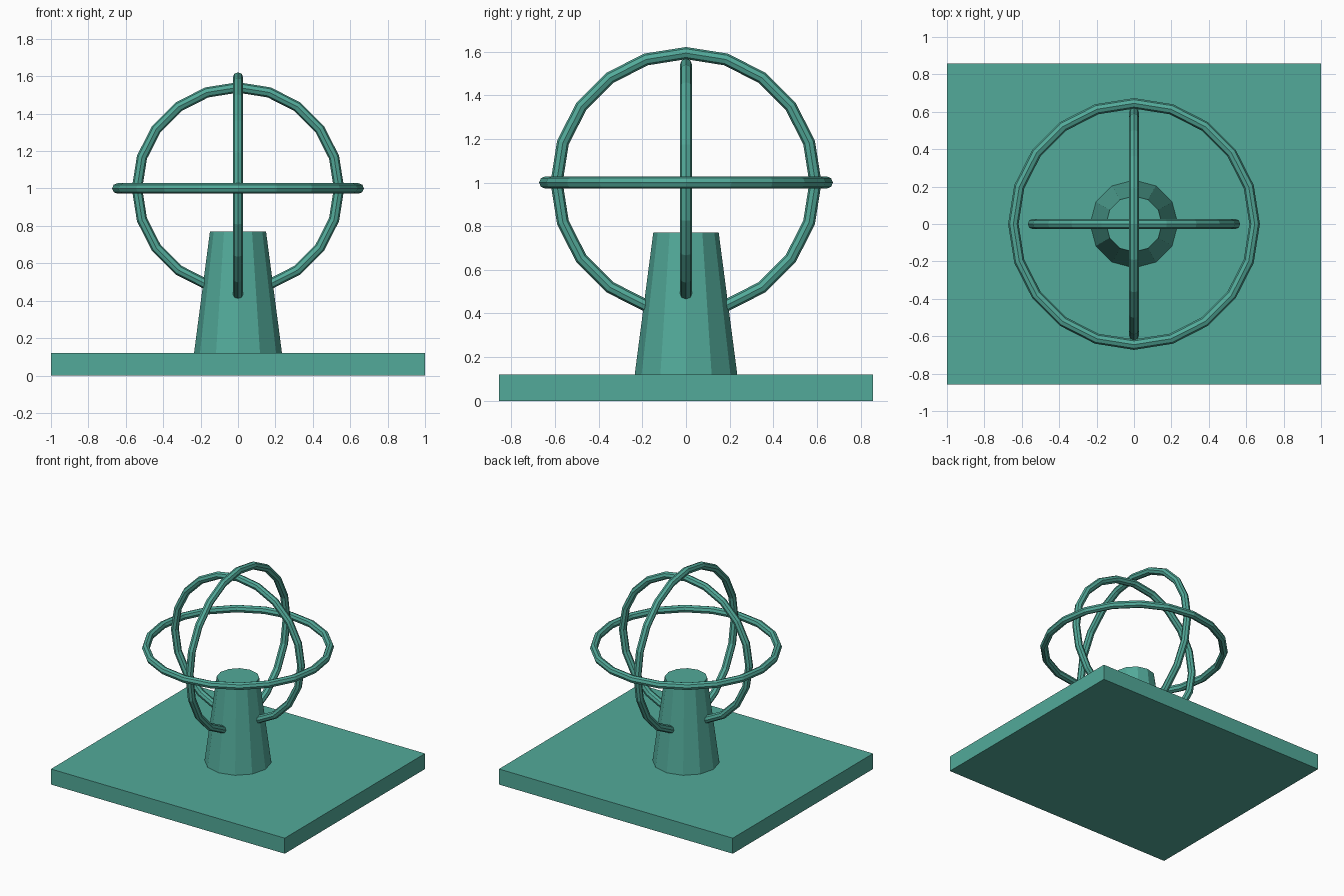
import bpy
from math import pi

if "Cube" in bpy.data.objects:
    bpy.data.objects.remove(bpy.data.objects["Cube"])

teal = bpy.data.materials.new("teal")
teal.diffuse_color = (0.085, 0.40, 0.32, 1)
teal.use_nodes = True
teal.node_tree.nodes["Principled BSDF"].inputs["Base Color"].default_value = teal.diffuse_color


def finish(name):
    ob = bpy.context.object
    ob.name = name
    ob.data.materials.append(teal)
    return ob


# flat rectangular base slab
bpy.ops.mesh.primitive_cube_add(size=1, location=(0, 0, 0.06))
base = finish("base")
base.scale = (2, 1.714, 0.12)

# tapered twelve-sided pedestal
bpy.ops.mesh.primitive_cone_add(vertices=12, radius1=0.235, radius2=0.15,
                                depth=0.65, location=(0, 0, 0.445))
finish("pedestal")

# three nested rings, one per axis plane
rings = [
    ("horizontal_ring", 0.645, (0, 0, 0)),
    ("side_ring", 0.593, (0, pi / 2, 0)),
    ("front_ring", 0.54, (pi / 2, 0, 0)),
]
for name, radius, rotation in rings:
    bpy.ops.mesh.primitive_torus_add(major_segments=20, minor_segments=8,
                                     major_radius=radius, minor_radius=0.028,
                                     location=(0, 0, 1), rotation=rotation)
    finish(name)
    bpy.ops.object.shade_flat()
